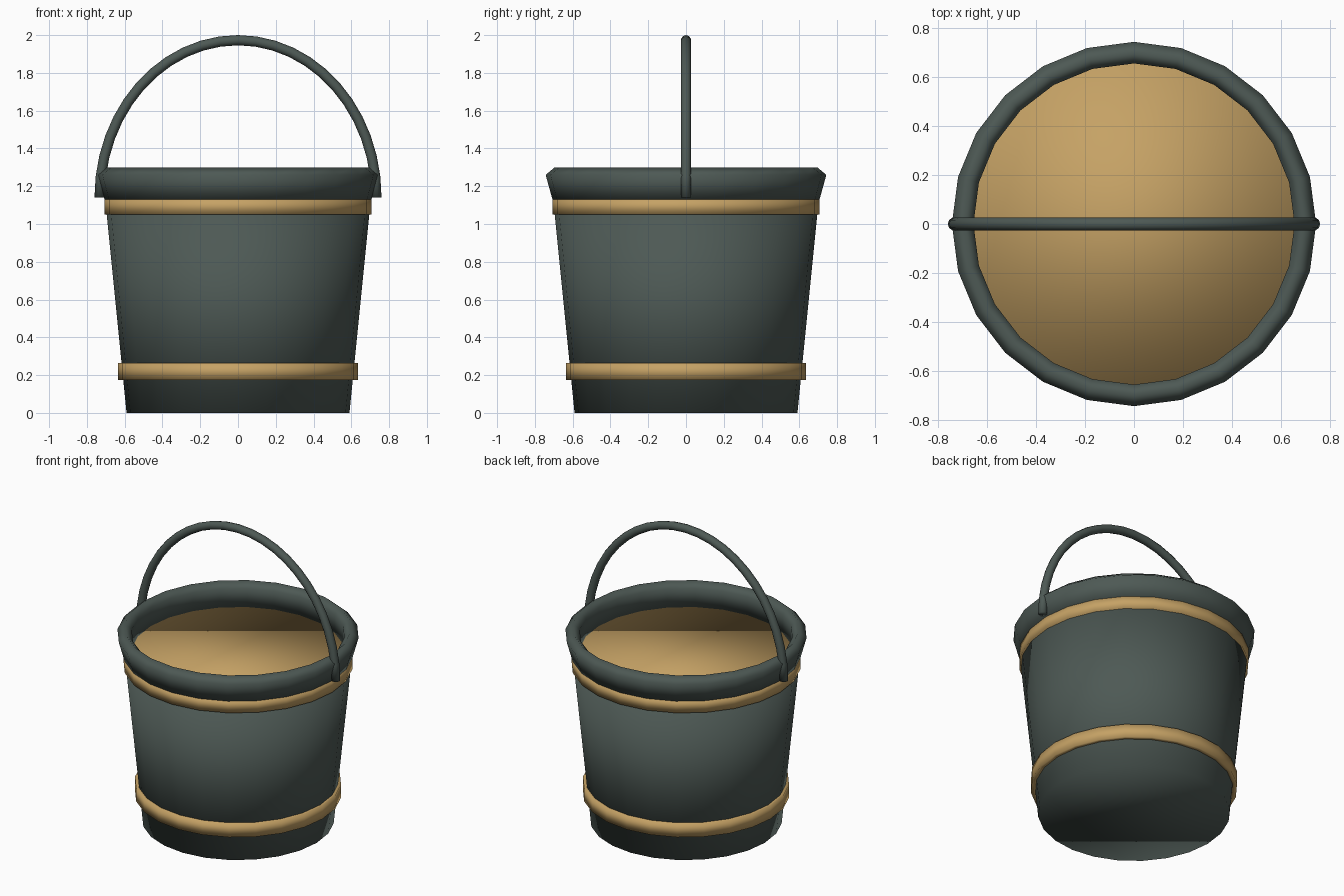
import bpy, bmesh
from math import sin, cos, pi
from mathutils import Vector

if "Cube" in bpy.data.objects:
    bpy.data.objects.remove(bpy.data.objects["Cube"])

SIDES = 24


def material(name, rgb):
    m = bpy.data.materials.new(name)
    m.diffuse_color = (*rgb, 1)
    m.use_nodes = True
    m.node_tree.nodes["Principled BSDF"].inputs["Base Color"].default_value = m.diffuse_color
    return m


slate = material("slate", (0.075, 0.10, 0.09))
tan = material("tan", (0.56, 0.36, 0.13))


def loft(name, rings, mat, loop=False):
    """Skin a row of closed rings; cap the ends unless the row loops."""
    bm = bmesh.new()
    rows = [[bm.verts.new(p) for p in ring] for ring in rings]
    n = len(rows[0])
    pairs = list(zip(rows, rows[1:])) + ([(rows[-1], rows[0])] if loop else [])
    for a, b in pairs:
        for i in range(n):
            j = (i + 1) % n
            bm.faces.new((a[i], a[j], b[j], b[i]))
    if not loop:
        bm.faces.new(rows[0])
        bm.faces.new(rows[-1])
    bmesh.ops.recalc_face_normals(bm, faces=bm.faces)
    for f in bm.faces:
        f.smooth = True
    me = bpy.data.meshes.new(name)
    bm.to_mesh(me)
    bm.free()
    me.materials.append(mat)
    ob = bpy.data.objects.new(name, me)
    bpy.context.collection.objects.link(ob)
    return ob


def lathe(name, profile, mat, loop=False):
    rings = [[(r * cos(2 * pi * i / SIDES), r * sin(2 * pi * i / SIDES), z)
              for i in range(SIDES)] for r, z in profile]
    return loft(name, rings, mat, loop)


# Tapered body
lathe("bucket_body", [(0.59, 0), (0.70, 1.10)], slate)

# Lower band, and upper band whose flat top is seen inside the rim
lathe("lower_band", [(0.635, 0.175), (0.635, 0.265), (0.60, 0.265), (0.60, 0.175)], tan, True)
lathe("upper_band", [(0.706, 1.05), (0.706, 1.136)], tan)

# Flared rim ring
lathe("rim", [(0.707, 1.13), (0.743, 1.26), (0.695, 1.30), (0.655, 1.26), (0.655, 1.13)],
      slate, True)

# Arched handle: round tube swept along a half ellipse
A, B, Z0, TUBE, STEPS, TUBE_SIDES = 0.733, 0.833, 1.14, 0.027, 24, 10
rings = []
for k in range(STEPS + 1):
    t = pi * k / STEPS
    centre = Vector((A * cos(t), 0, Z0 + B * sin(t)))
    out = Vector((B * cos(t), 0, A * sin(t))).normalized()
    rings.append([centre + TUBE * (out * cos(2 * pi * i / TUBE_SIDES)
                                   + Vector((0, sin(2 * pi * i / TUBE_SIDES), 0)))
                  for i in range(TUBE_SIDES)])
loft("handle", rings, slate)
